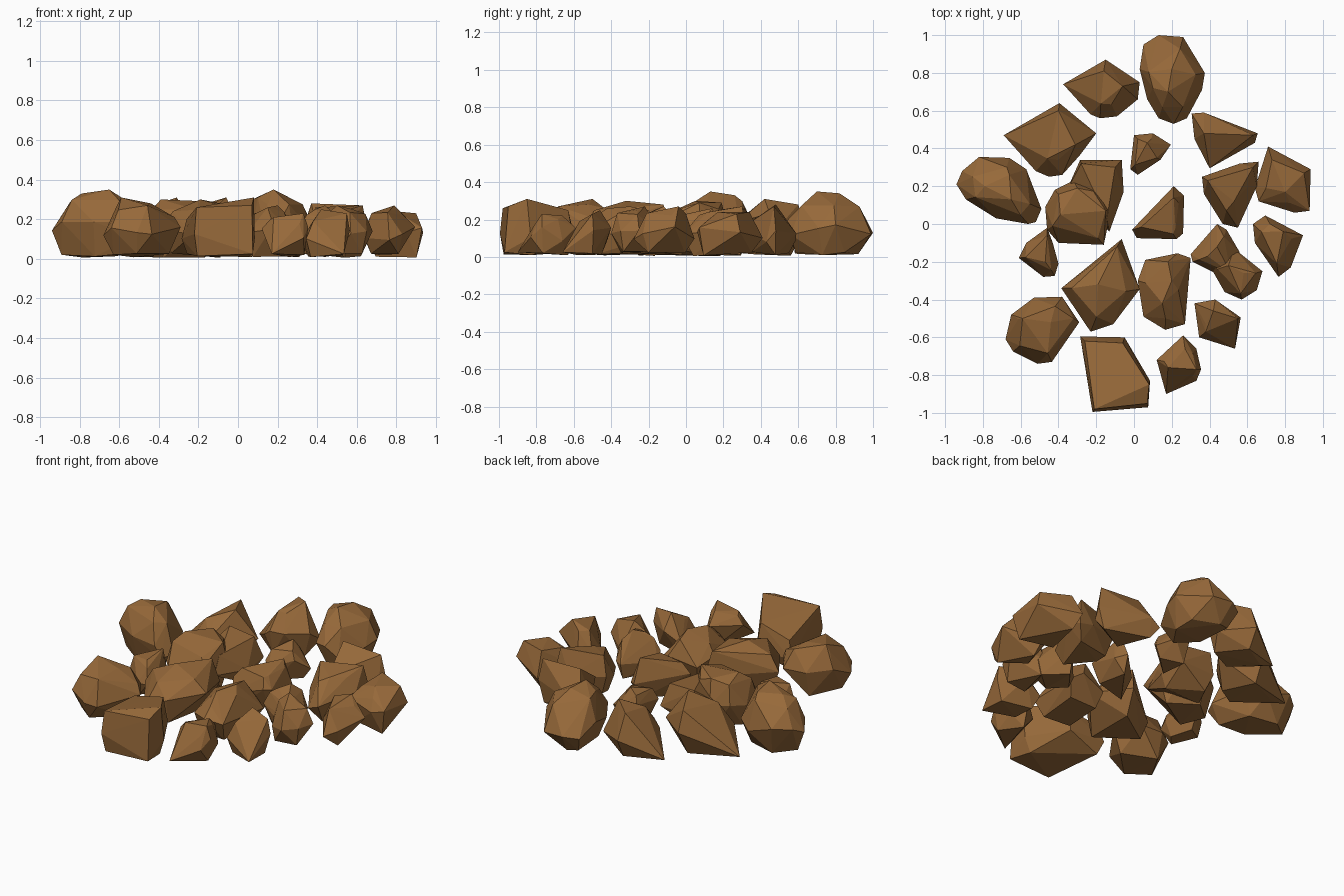
import bpy, bmesh, random
from mathutils import Vector

random.seed(4)
brown = bpy.data.materials.new("brown_stone")
brown.diffuse_color = (0.31, 0.142, 0.042, 1)


def rock(name, outline, ridge, mid=0.13, base=0.72, shoulder=0.72, low=()):
    """Convex faceted stone: plan outline at mid height, ridge points on top, smaller base.
    Outline corners listed in low run down to the ground as sharp toes."""
    bm = bmesh.new()
    c = sum((Vector(p) for p in outline), Vector((0, 0))) / len(outline)
    top = max(p[2] for p in ridge)
    for i, p in enumerate(outline):
        p = Vector(p)
        z = mid + random.uniform(-0.04, 0.04)
        bm.verts.new((p.x, p.y, 0.025 if i in low else z))
        if i % 2 == 0:
            q = c.lerp(p, base + random.uniform(-0.08, 0.08))
            bm.verts.new((q.x, q.y, random.uniform(0.005, 0.03)))
        elif shoulder and i not in low:
            q = c.lerp(p, shoulder)
            bm.verts.new((q.x, q.y, top * random.uniform(0.76, 0.88)))
    for p in ridge:
        bm.verts.new(p)
    hull = bmesh.ops.convex_hull(bm, input=bm.verts[:])
    junk = {v for v in hull["geom_interior"] + hull["geom_unused"]
            if isinstance(v, bmesh.types.BMVert)}
    bmesh.ops.delete(bm, geom=list(junk), context="VERTS")
    bmesh.ops.recalc_face_normals(bm, faces=bm.faces[:])
    mesh = bpy.data.meshes.new(name)
    bm.to_mesh(mesh)
    bm.free()
    mesh.materials.append(brown)
    ob = bpy.data.objects.new(name, mesh)
    bpy.context.collection.objects.link(ob)


# Back row
rock("boulder_back",
     [(.13, 1), (.26, .99), (.32, .87), (.375, .8), (.36, .71), (.28, .56), (.21, .53), (.13, .56),
      (.07, .66), (.03, .82), (.05, .95)], [(.18, .70, .35), (.20, .82, .34), (.1, .72, .31)], .15)
rock("shard_back_left",
     [(-.15, .87), (.03, .75), (.02, .66), (-.09, .57), (-.18, .56), (-.23, .58), (-.375, .74)],
     [(-.06, .73, .31), (-.16, .81, .28)], .13, .75, .4, low=[6])
rock("shard_left_back",
     [(-.395, .64), (-.2, .48), (-.29, .36), (-.38, .26), (-.45, .25), (-.52, .28), (-.69, .47)],
     [(-.31, .42, .31), (-.4, .60, .28)], .13, .75, .4, low=[6])

# Left side and centre
rock("boulder_left",
     [(-.82, .355), (-.66, .35), (-.57, .29), (-.49, .08), (-.52, .01), (-.56, 0), (-.73, .03),
      (-.89, .13), (-.94, .21), (-.91, .28)],
     [(-.65, .13, .35), (-.79, .2, .33), (-.66, .26, .33)], .15)
rock("boulder_centre",
     [(-.47, .09), (-.42, .18), (-.32, .23), (-.19, .2), (-.12, .08), (-.16, -.11), (-.4, -.1),
      (-.46, -.03)], [(-.39, .05, .3), (-.15, .07, .29), (-.3, .19, .29)], .16, .8, .8)
rock("slab_centre",
     [(-.285, .34), (-.065, .34), (-.055, .17), (-.13, -.04), (-.36, .17)],
     [(-.28, .32, .26), (-.1, .3, .25)], .14, .8)
rock("pebble_left",
     [(-.46, -.02), (-.43, -.1), (-.4, -.21), (-.42, -.275), (-.48, -.28), (-.61, -.18), (-.57, -.1)],
     [(-.46, -.06, .22), (-.47, -.2, .2)], .11)
rock("pebble_centre_back",
     [(0, .47), (.1, .48), (.195, .42), (.14, .34), (.02, .26), (-.02, .29)],
     [(.07, .43, .23), (.02, .45, .2)], .12)
rock("pebble_centre",
     [(.21, .2), (.265, .15), (.26, -.05), (.225, -.08), (.015, -.075), (-.01, -.03)],
     [(.21, .14, .26), (.22, -.02, .22)], .12)

# Right side
rock("shard_right_back",
     [(.305, .585), (.37, .59), (.655, .48), (.64, .43), (.4, .295), (.32, .45)],
     [(.37, .48, .28), (.63, .47, .27)], .12, .75, 0)
rock("shard_right_inner",
     [(.36, .25), (.56, .32), (.66, .33), (.65, .2), (.55, -.02), (.47, 0), (.37, .16)],
     [(.39, .23, .26), (.63, .3, .27), (.53, .12, .24)], .12, .7, .6)
rock("stone_right",
     [(.71, .41), (.935, .29), (.93, .07), (.85, .06), (.66, .12), (.64, .19)],
     [(.73, .34, .24), (.9, .27, .23), (.8, .17, .24)], .13, .75, .6)
rock("stone_right_front",
     [(.695, .045), (.895, -.06), (.83, -.23), (.765, -.28), (.64, -.1), (.63, 0)],
     [(.79, -.04, .27), (.72, 0, .23)], .13, .72, .6)
# Two overlapping lumps make one knobbly stone
rock("knobbly_stone_upper",
     [(.44, 0), (.49, -.03), (.56, -.15), (.54, -.3), (.43, -.26), (.31, -.2), (.3, -.16)],
     [(.44, -.12, .27), (.39, -.17, .25)], .13, .8)
rock("knobbly_stone_lower",
     [(.53, -.13), (.68, -.25), (.65, -.35), (.57, -.4), (.48, -.36), (.4, -.22)],
     [(.5, -.22, .27), (.58, -.26, .25)], .13, .8)

# Front row
rock("boulder_front_inner",
     [(.06, -.19), (.23, -.155), (.3, -.18), (.26, -.35), (.27, -.53), (.165, -.56), (.05, -.49),
      (.02, -.3)], [(.2, -.3, .27), (.15, -.42, .26), (.18, -.2, .25)], .14)
rock("wedge_front_inner",
     [(-.065, -.08), (.03, -.345), (-.11, -.53), (-.23, -.57), (-.385, -.34)],
     [(-.19, -.32, .3), (-.09, -.12, .28), (-.33, -.34, .24)], .15, .78, .6)
rock("boulder_front_left",
     [(-.53, -.39), (-.38, -.385), (-.29, -.52), (-.435, -.73), (-.51, -.74), (-.64, -.675),
      (-.68, -.61), (-.65, -.48)], [(-.59, -.5, .31), (-.44, -.52, .28), (-.32, -.5, .21)], .14)
rock("slab_front",
     [(-.285, -.595), (-.05, -.6), (.085, -.83), (.075, -.97), (-.22, -.995)],
     [(-.26, -.62, .2), (-.21, -.98, .26), (.08, -.85, .31), (.07, -.95, .27), (-.06, -.63, .25)],
     .11, .88, 0, low=[3])
rock("pebble_front",
     [(.26, -.59), (.33, -.66), (.355, -.77), (.33, -.83), (.17, -.9), (.12, -.72)],
     [(.27, -.66, .22), (.33, -.77, .23), (.18, -.76, .21)], .12, low=[4])
rock("pebble_front_right",
     [(.32, -.42), (.43, -.4), (.565, -.495), (.535, -.66), (.345, -.6), (.36, -.53)],
     [(.42, -.46, .25), (.55, -.5, .23), (.38, -.57, .19)], .12, low=[3])
